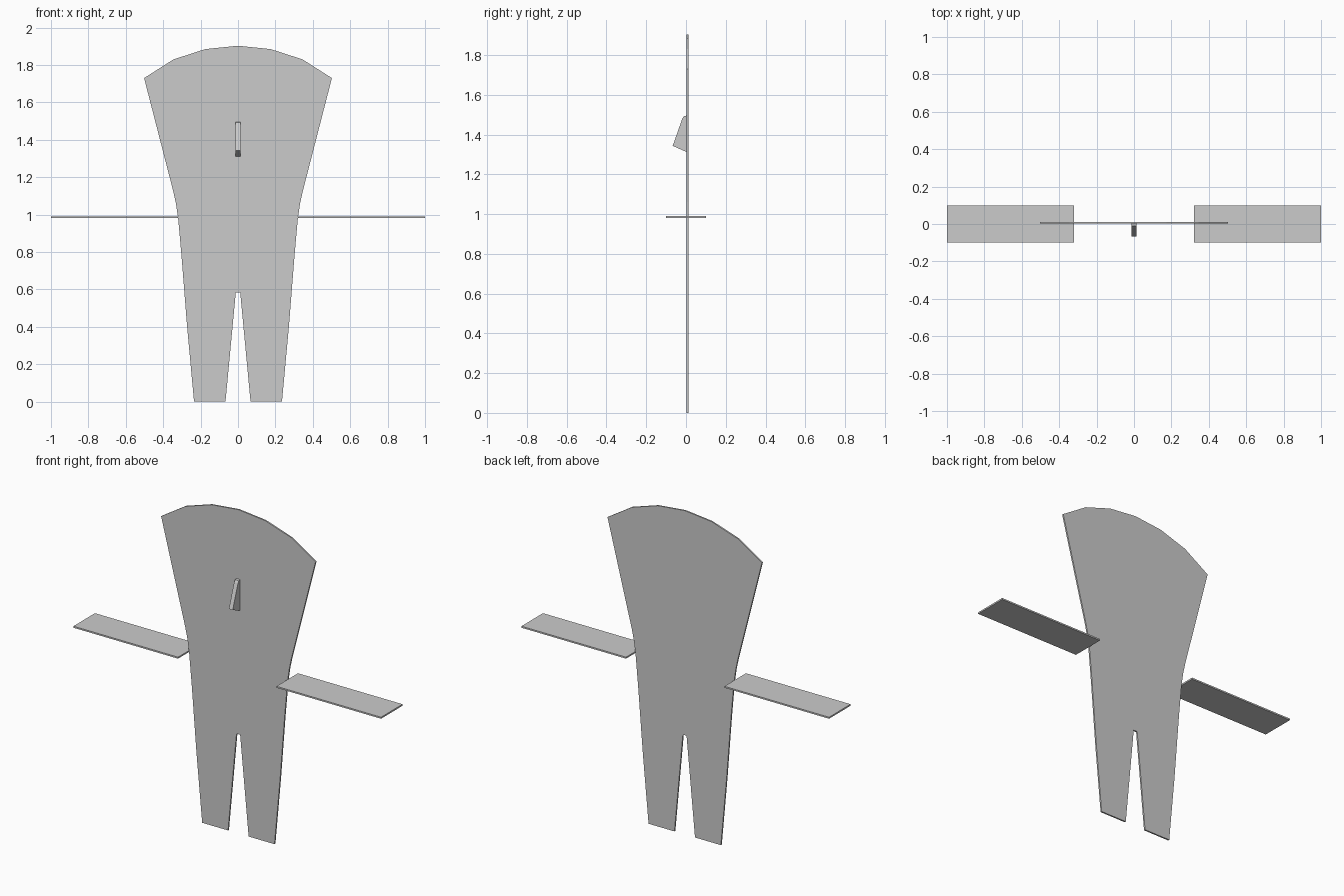
import bpy, bmesh
from mathutils import Vector

if "Cube" in bpy.data.objects:
    bpy.data.objects.remove(bpy.data.objects["Cube"])


def prism(name, points, offset):
    """Extrude a flat outline along an offset into a closed solid."""
    bm = bmesh.new()
    face = bm.faces.new([bm.verts.new(p) for p in points])
    ext = bmesh.ops.extrude_face_region(bm, geom=[face], use_keep_orig=True)
    verts = [g for g in ext["geom"] if isinstance(g, bmesh.types.BMVert)]
    bmesh.ops.translate(bm, verts=verts, vec=Vector(offset))
    bmesh.ops.recalc_face_normals(bm, faces=bm.faces)
    mesh = bpy.data.meshes.new(name)
    bm.to_mesh(mesh)
    bm.free()
    obj = bpy.data.objects.new(name, mesh)
    bpy.context.collection.objects.link(obj)
    return obj


# Flat body with fan-shaped head and two legs, mirrored half outline
half = [(0.175, 1.885), (0.345, 1.83), (0.502, 1.73), (0.345, 1.12),
        (0.332, 1.06), (0.32, 0.98), (0.302, 0.78), (0.272, 0.4),
        (0.235, 0), (0.067, 0), (0.012, 0.583)]
outline = [(0, 1.903)] + half + [(-x, z) for x, z in reversed(half)]
prism("body", [(x, 0.003, z) for x, z in outline], (0, 0.009, 0))

# Wedge nose on the front
nose = [(0.003, 1.495), (-0.01, 1.493), (-0.018, 1.482),
        (-0.067, 1.343), (0.003, 1.312)]
prism("nose", [(-0.0125, y, z) for y, z in nose], (0.025, 0, 0))

# Horizontal flat arms
for name, s in (("right_arm", 1), ("left_arm", -1)):
    arm = [(0.32, -0.1), (1, -0.1), (1, 0.1), (0.32, 0.1)]
    prism(name, [(s * x, y, 0.981) for x, y in arm], (0, 0, 0.009))
